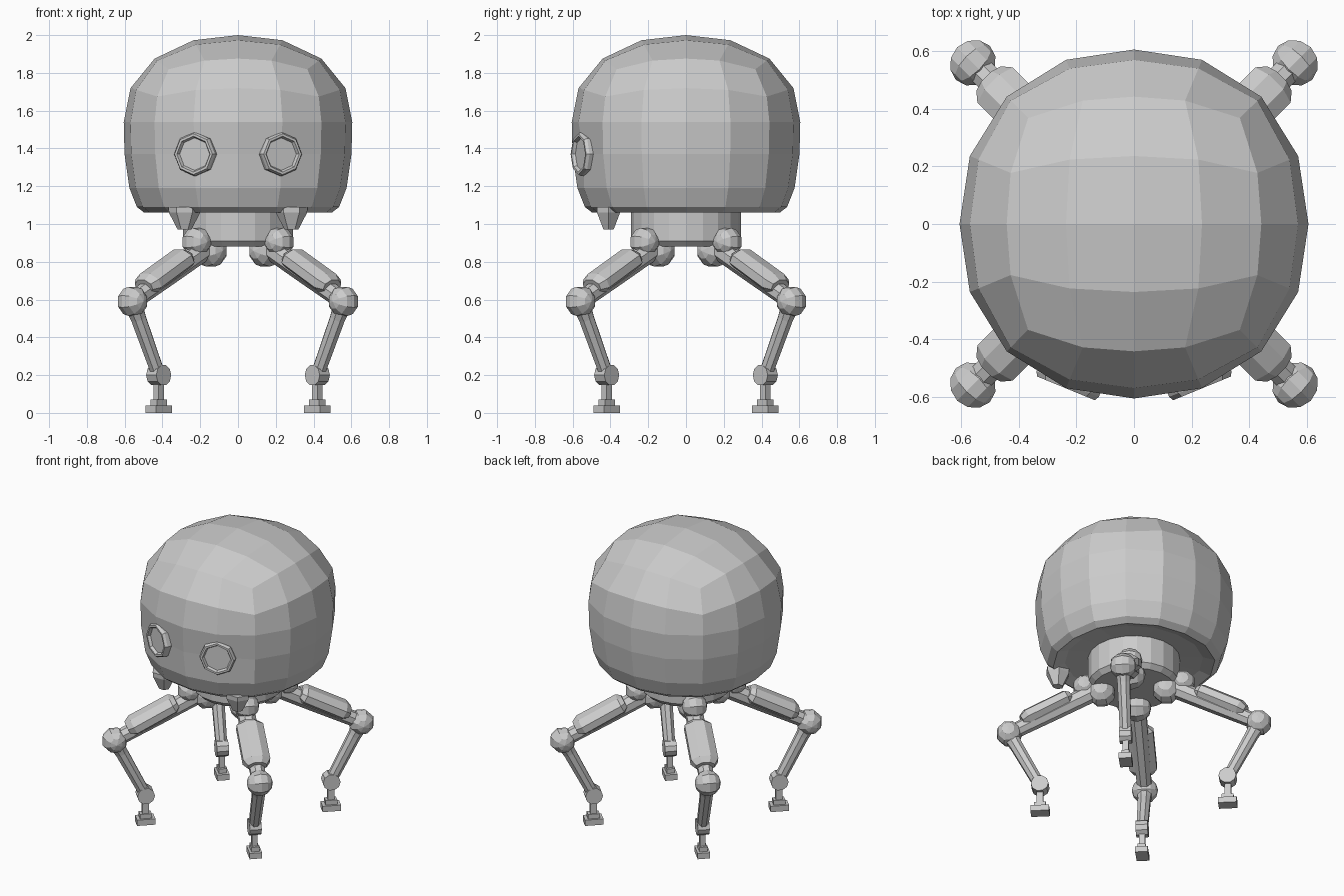
import bpy, bmesh
from math import sin, cos, tan, pi, radians
from mathutils import Vector, Matrix

if "Cube" in bpy.data.objects:
    bpy.data.objects.remove(bpy.data.objects["Cube"])


def finish(name, bm, matrix=Matrix()):
    bmesh.ops.recalc_face_normals(bm, faces=bm.faces)
    mesh = bpy.data.meshes.new(name)
    bm.to_mesh(mesh)
    bm.free()
    mesh.transform(matrix)
    obj = bpy.data.objects.new(name, mesh)
    bpy.context.collection.objects.link(obj)
    return obj


def lathe(name, profile, sides, matrix=Matrix(), phase=0.0, sx=1.0, sy=1.0, ox=0.0):
    """Faceted solid of revolution around local z from (radius, height) pairs."""
    bm = bmesh.new()
    rings = []
    for r, h in profile:
        rings.append([bm.verts.new((ox + sx * r * cos(phase + 2 * pi * i / sides),
                                    sy * r * sin(phase + 2 * pi * i / sides), h))
                      for i in range(sides)])
    for a, b in zip(rings, rings[1:]):
        for i in range(sides):
            j = (i + 1) % sides
            bm.faces.new((a[i], a[j], b[j], b[i]))
    bm.faces.new(rings[0])
    bm.faces.new(rings[-1])
    return finish(name, bm, matrix)


def along(p, q):
    """Frame at p with z towards q, staying in the leg plane."""
    p, q = Vector(p), Vector(q)
    z = (q - p).normalized()
    y = Vector((0, 1, 0))
    x = y.cross(z)
    m = Matrix((x, y, z)).transposed().to_4x4()
    m.translation = p
    return m, (q - p).length


def ball(name, centre, radius, matrix, sides=8, rows=6):
    prof = [(radius * max(sin(pi * i / rows), 0.02), -radius * cos(pi * i / rows))
            for i in range(rows + 1)]
    return lathe(name, prof, sides, matrix @ Matrix.Translation(centre)
                 @ Matrix.Rotation(pi / 2, 4, 'X'), pi / 8)


def box(name, centre, size, matrix):
    bm = bmesh.new()
    bmesh.ops.create_cube(bm, size=1)
    return finish(name, bm, matrix @ Matrix.Translation(centre)
                  @ Matrix.Diagonal((*size, 1)))


# Body shell: upper half of a boxy quad sphere, then rings extruded downwards
bm = bmesh.new()
bmesh.ops.create_cube(bm, size=2)
bmesh.ops.subdivide_edges(bm, edges=bm.edges[:], cuts=3, use_grid_fill=True)
for v in bm.verts:
    n = Vector([tan(c * pi / 4) for c in v.co]).normalized()
    n /= sum(abs(c) ** 2.2 for c in n) ** (1 / 2.2)
    v.co = (n.x * 0.605, n.y * 0.605, 1.54 + n.z * 0.46)
bmesh.ops.delete(bm, geom=[v for v in bm.verts if v.co.z < 1.53], context='VERTS')
scale = 1.0
for s, z in ((0.993, 1.37), (0.95, 1.19), (0.885, 1.09), (0.82, 1.06),
             (0.70, 1.085), (0.42, 1.10)):
    rim = [e for e in bm.edges if e.is_boundary]
    new = bmesh.ops.extrude_edge_only(bm, edges=rim)['geom']
    for v in new:
        if isinstance(v, bmesh.types.BMVert):
            v.co = (v.co.x * s / scale, v.co.y * s / scale, z)
    scale = s
# Shallow eye dents
for v in bm.verts:
    if abs(v.co.z - 1.37) < 0.01 and v.co.y < -0.5 and abs(v.co.x) > 0.1:
        v.co *= Vector((1, 1, 1)).x
        v.co.xy = v.co.xy * 0.955
finish("body_shell", bm)

# Eyes: octagonal raised rims with recessed lenses, and tapered mouth pegs
for side, label in ((-1, "left"), (1, "right")):
    normal = Vector((side * 0.38, -0.925, 0))
    m = normal.to_track_quat('Z', 'Y').to_matrix().to_4x4()
    m.translation = (side * 0.23, -0.555, 1.37)
    lathe("eye_" + label, [(0.113, -0.06), (0.117, 0.0), (0.108, 0.016), (0.095, 0.016),
                           (0.086, -0.002), (0.01, -0.002)], 8, m)
    lathe("mouth_peg_" + label, [(0.085, 1.09), (0.083, 1.06), (0.036, 0.97)], 6,
          Matrix.Translation((side * 0.283, -0.41, 0)), sy=0.85)

# Neck
lathe("neck", [(0.29, 1.15), (0.29, 0.91), (0.26, 0.88)], 20)

# Four legs on the diagonals: local x points outwards
for k in range(4):
    m = Matrix.Rotation(radians(45 + 90 * k), 4, 'Z')
    hip, knee, ankle = (0.23, 0, 0.88), (0.79, 0, 0.59), (0.594, 0, 0.2)
    tag = "_%d" % (k + 1)
    ball("hip_ball" + tag, (0.205, 0, 0.858), 0.09, m)
    ball("shoulder_joint" + tag, (0.31, 0, 0.905), 0.08, m)
    # Upper leg with armour sleeve on top
    f, length = along(hip, knee)
    lathe("upper_leg" + tag, [(0.06, 0), (0.055, length * 0.5), (0.048, length)], 8,
          m @ f, pi / 8)
    lathe("leg_sleeve" + tag, [(0.062, 0.17), (0.092, 0.20), (0.094, 0.48), (0.065, 0.52)],
          8, m @ f, pi / 8, sx=0.66, ox=-0.03)
    ball("knee_ball" + tag, knee, 0.083, m)
    # Lower leg
    f, length = along(knee, ankle)
    lathe("lower_leg" + tag, [(0.05, 0.04), (0.043, 0.1), (0.038, length)], 8, m @ f, pi / 8)
    # Ankle hinge, stem and foot
    lathe("ankle_hinge" + tag, [(0.056, -0.038), (0.056, 0.038)], 10,
          m @ Matrix.Translation(ankle) @ Matrix.Rotation(pi / 2, 4, 'X'))
    box("foot_stem" + tag, (0.594, 0, 0.11), (0.042, 0.036, 0.14), m)
    box("foot_collar" + tag, (0.594, 0, 0.053), (0.075, 0.05, 0.036), m)
    box("foot_pad" + tag, (0.594, 0, 0.02), (0.118, 0.08, 0.04), m)
